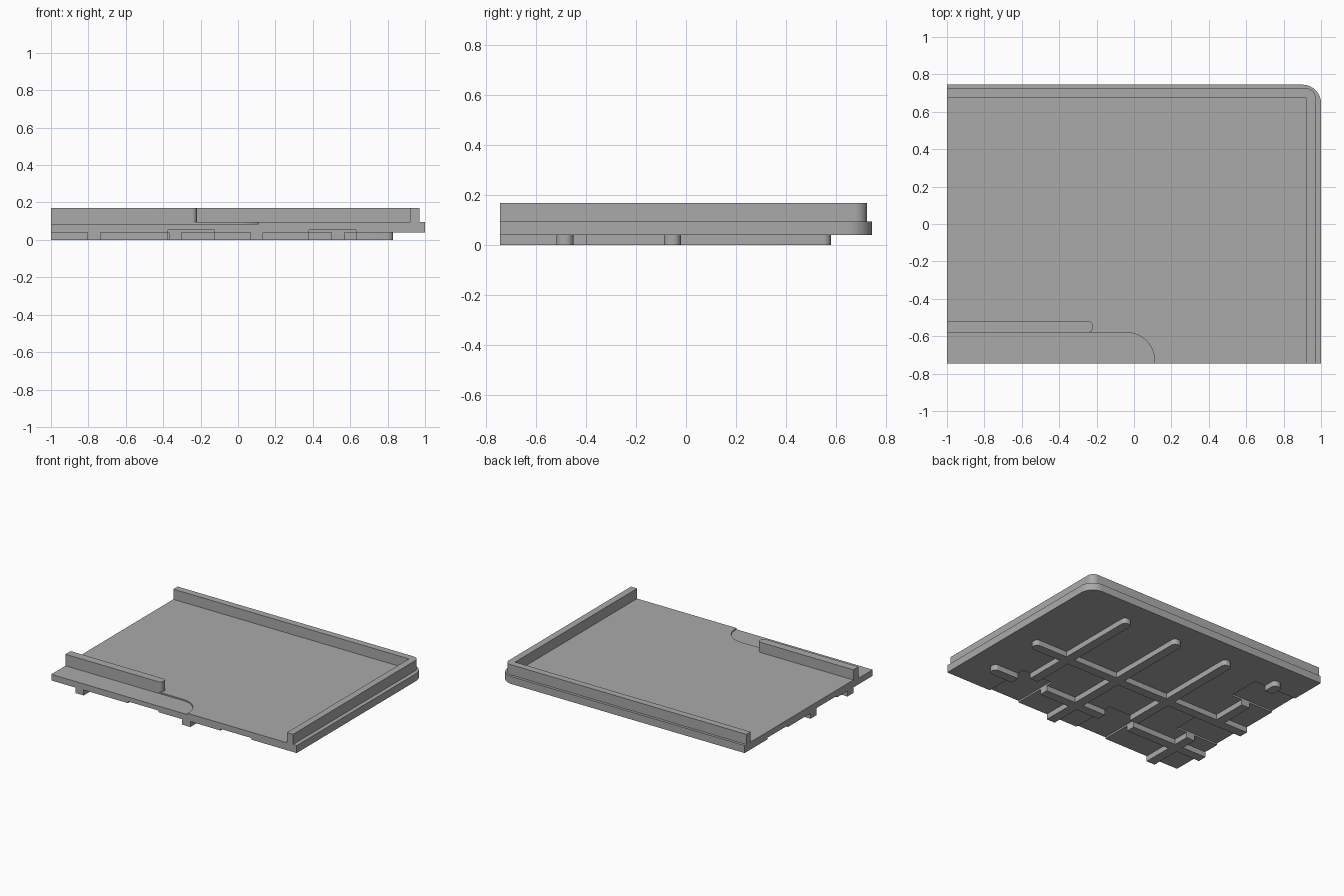
import bpy
import bmesh
import math

cube = bpy.data.objects.get("Cube")
if cube:
    bpy.data.objects.remove(cube, do_unlink=True)

grey = bpy.data.materials.new("plain_grey")
grey.use_nodes = True
tone = (0.4, 0.4, 0.4, 1)
grey.diffuse_color = tone
grey.node_tree.nodes["Principled BSDF"].inputs["Base Color"].default_value = tone


def slab(name, x0, x1, y0, y1, z0, z1, radii=(0, 0, 0, 0)):
    """Extruded rectangle; radii run front-left, front-right, back-right, back-left."""
    bm = bmesh.new()
    corners = ((x0, y0, 1, 1), (x1, y0, -1, 1), (x1, y1, -1, -1), (x0, y1, 1, -1))
    ring = []
    for i, (x, y, sx, sy) in enumerate(corners):
        r = radii[i]
        steps = 10 if r else 0
        for k in range(steps + 1):
            a = math.pi * (1 + i / 2) + (math.pi / 2) * k / max(steps, 1)
            ring.append(bm.verts.new((x + r * (sx + math.cos(a)) if r else x,
                                      y + r * (sy + math.sin(a)) if r else y, z0)))
    base = bm.faces.new(ring)
    top = bmesh.ops.extrude_face_region(bm, geom=[base])["geom"]
    bmesh.ops.translate(bm, vec=(0, 0, z1 - z0),
                        verts=[v for v in top if isinstance(v, bmesh.types.BMVert)])
    bmesh.ops.recalc_face_normals(bm, faces=bm.faces)
    mesh = bpy.data.meshes.new(name)
    bm.to_mesh(mesh)
    bm.free()
    mesh.materials.append(grey)
    ob = bpy.data.objects.new(name, mesh)
    bpy.context.collection.objects.link(ob)
    return ob


def select(ob):
    bpy.ops.object.select_all(action='DESELECT')
    ob.select_set(True)
    bpy.context.view_layer.objects.active = ob


def boolean(ob, cutter, operation='DIFFERENCE'):
    mod = ob.modifiers.new("cut", 'BOOLEAN')
    mod.operation = operation
    mod.solver = 'EXACT'
    mod.object = cutter
    select(ob)
    bpy.ops.object.modifier_apply(modifier=mod.name)


# Base plate with one rounded corner and a shallow step at the front
plate = slab("base_plate", -1, 1, -0.745, 0.745, 0.04, 0.095, (0, 0, 0.1, 0))
step = slab("step_cutter", -1.1, 0.11, -0.9, -0.58, 0.085, 0.2, (0, 0, 0.15, 0))
boolean(plate, step)
bpy.data.objects.remove(step)

# Upright walls
walls = [
    slab("back_wall", -1, 0.97, 0.675, 0.725, 0.095, 0.17, (0, 0, 0.048, 0)),
    slab("side_wall", 0.92, 0.97, -0.745, 0.68, 0.095, 0.17),
    slab("front_wall", -1, -0.22, -0.58, -0.52, 0.085, 0.17, (0, 0.025, 0.025, 0)),
]

# Crossing ribs under the plate, with rounded ends
ribs = []
half, r = 0.034, 0.03
for x in (-0.77, -0.335, 0.1, 0.535):
    ribs.append(slab("long_rib", x - half, x + half, -0.745, 0.58, 0, 0.045, (0, 0, r, r)))
for y in (-0.055, -0.485):
    ribs.append(slab("cross_rib", -1, 0.83, y - half, y + half, 0, 0.045, (0, r, r, 0)))
rib_grid = ribs[0]
rib_grid.name = "rib_grid"
for other in ribs[1:]:
    boolean(rib_grid, other, 'UNION')
    bpy.data.objects.remove(other)

# Shallow pockets that interrupt the ribs at the two open edges
pockets = [slab("pocket", x, x + 0.25, -0.9, -0.4, -0.1, 0.052) for x in (-0.375, 0.38)]
pockets += [slab("pocket", -1.1, -0.65, y, y + 0.24, -0.1, 0.052) for y in (-0.33, 0.24)]
for pocket in pockets:
    boolean(plate, pocket)
    boolean(rib_grid, pocket)
    bpy.data.objects.remove(pocket)

for ob in [plate, rib_grid] + walls:
    select(ob)
    bpy.ops.object.shade_smooth_by_angle(angle=math.radians(30))
